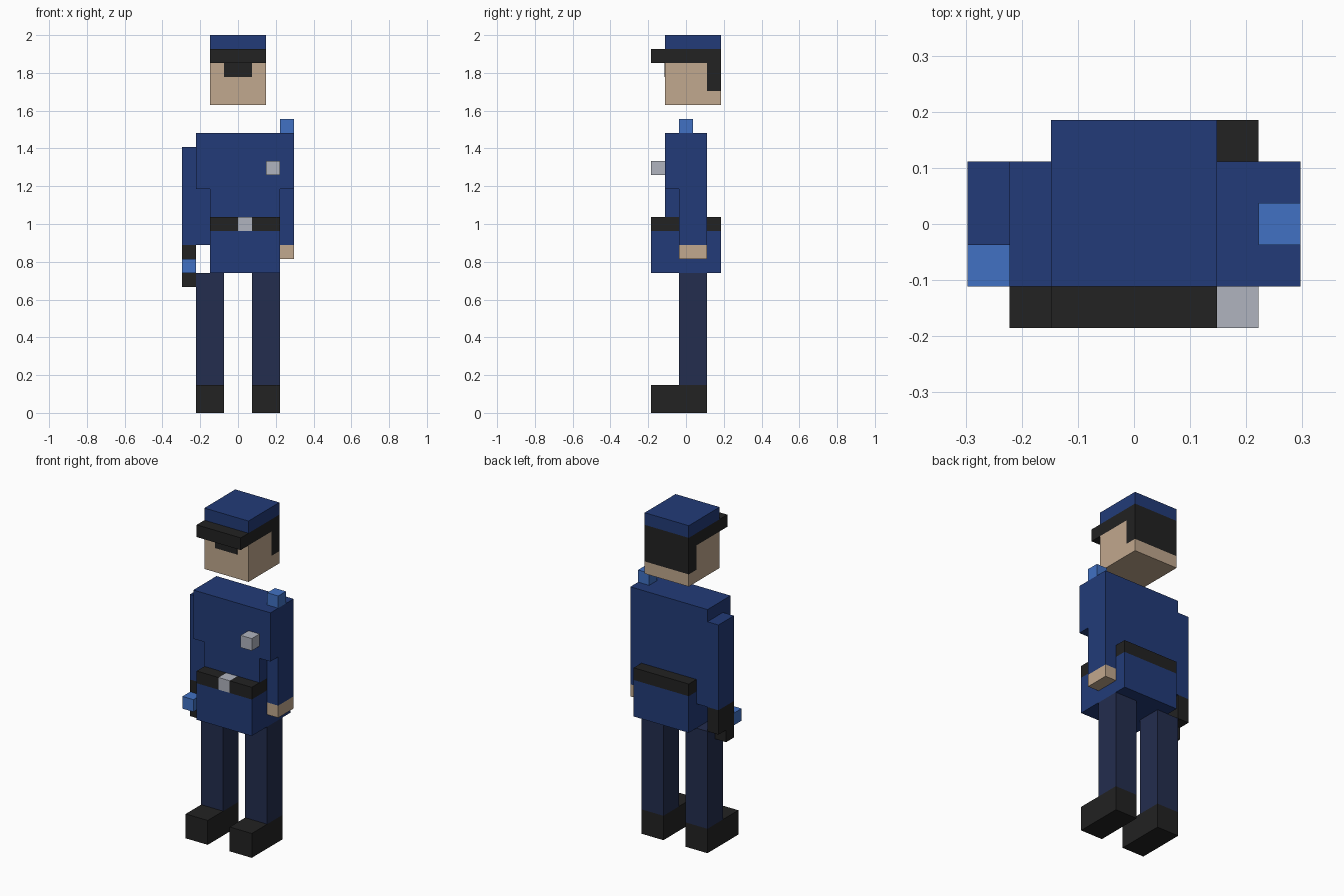
import bpy, bmesh
from mathutils import Vector

cube = bpy.data.objects.get("Cube")
if cube:
    bpy.data.objects.remove(cube, do_unlink=True)

U = 2 / 27  # one block; the figure is 27 blocks tall


def material(name, rgb):
    lin = [((c / 255 + 0.055) / 1.055) ** 2.4 for c in rgb] + [1]
    m = bpy.data.materials.new(name)
    m.use_nodes = True
    m.diffuse_color = lin
    m.node_tree.nodes["Principled BSDF"].inputs["Base Color"].default_value = lin
    return m


blue = material("uniform blue", (34, 59, 120))
navy = material("trouser navy", (35, 45, 78))
black = material("black", (34, 34, 34))
skin = material("skin", (193, 168, 142))
bright = material("bright blue", (65, 113, 195))
silver = material("silver", (176, 180, 191))


def part(name, mat, *boxes):
    """One object made of blocks (x0, x1, y0, y1, z0, z1), in block units."""
    bm = bmesh.new()
    for x0, x1, y0, y1, z0, z1 in boxes:
        lo, hi = Vector((x0, y0, z0)) * U, Vector((x1, y1, z1)) * U
        for v in bmesh.ops.create_cube(bm, size=1)["verts"]:
            v.co = Vector(h if c > 0 else l for c, l, h in zip(v.co, lo, hi))
    mesh = bpy.data.meshes.new(name)
    bm.to_mesh(mesh)
    bm.free()
    mesh.materials.append(mat)
    obj = bpy.data.objects.new(name, mesh)
    bpy.context.collection.objects.link(obj)
    return obj


# Legs and boots
for side, x in (("right", -3), ("left", 1)):
    part(side + "_boot", black, (x, x + 2, -2.5, 1.5, 0, 2))
    part(side + "_leg", navy, (x, x + 2, -0.5, 1.5, 2, 10))

# Jacket, belt and buckle
part("jacket_skirt", blue, (-2, 3, -2.5, 2.5, 10, 13))
part("belt", black, (-2, 3, -1.5, 2.5, 13, 14),
     (-2, 0, -2.5, -1.5, 13, 14), (1, 3, -2.5, -1.5, 13, 14))
part("buckle", silver, (0, 1, -2.5, -1.5, 13, 14))
part("jacket_body", blue, (-2, 3, -1.5, 1.5, 14, 16), (-3, 3, -1.5, 1.5, 16, 20))
part("badge", silver, (2, 3, -2.5, -1.5, 17, 18))

# Left arm with shoulder device
part("left_sleeve", blue, (3, 4, -1.5, 1.5, 16, 20), (3, 4, -0.5, 1.5, 12, 16))
part("left_hand", skin, (3, 4, -0.5, 1.5, 11, 12))
part("shoulder_light", bright, (3, 4, -0.5, 0.5, 20, 21))

# Right arm with held device
part("right_sleeve", blue, (-4, -3, -0.5, 1.5, 12, 19), (-3, -2, -0.5, 1.5, 12, 16))
part("held_device", black, (-4, -3, -0.5, 1.5, 10, 12), (-4, -3, -0.5, 0.5, 9, 10))
part("device_tip", bright, (-4, -3, -1.5, -0.5, 10, 11))

# Head, hair and cap
part("head", skin, (-2, 2, -1.5, 2.5, 22, 23), (-2, 2, -1.5, 1.5, 23, 25))
part("back_hair", black, (-2, 2, 1.5, 2.5, 23, 25))
part("fringe", black, (-1, 1, -1.55, -1.5, 24, 25))
part("cap_band_and_visor", black, (-2, 2, -2.5, 2.5, 25, 26))
part("cap_top", blue, (-2, 2, -1.5, 2.5, 26, 27))
